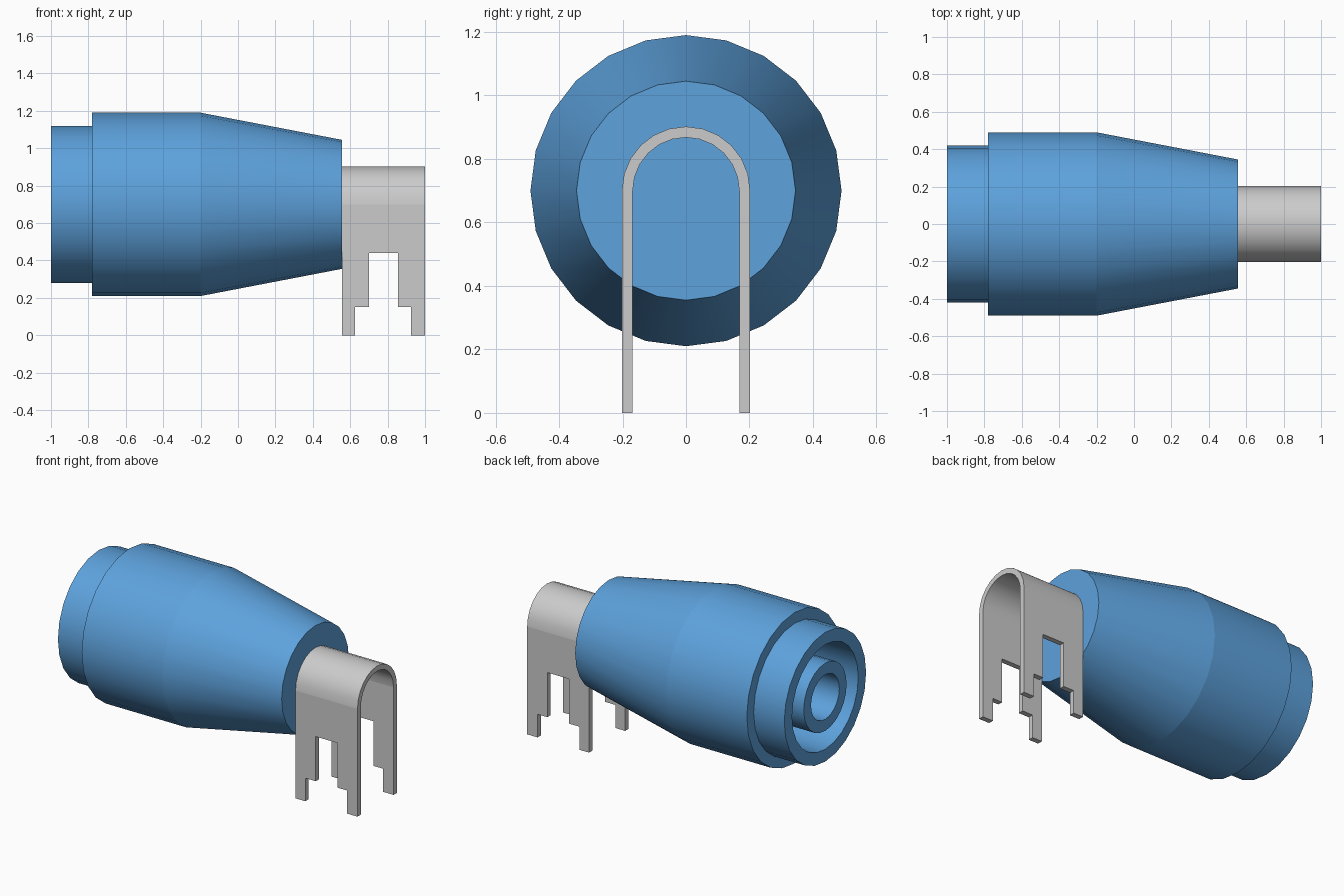
import bpy, bmesh
from math import sin, cos, pi

if "Cube" in bpy.data.objects:
    bpy.data.objects.remove(bpy.data.objects["Cube"])

AXIS_Z = 0.70
SIDES = 24


def new_object(name, bm):
    mesh = bpy.data.meshes.new(name)
    bm.to_mesh(mesh)
    bm.free()
    obj = bpy.data.objects.new(name, mesh)
    bpy.context.collection.objects.link(obj)
    return obj


def lathe_x(name, profile):
    """Spin (x, radius) points about the connector axis and cap both ends."""
    bm = bmesh.new()
    rings = [[bm.verts.new((x, r * sin(2 * pi * k / SIDES),
                            AXIS_Z + r * cos(2 * pi * k / SIDES)))
              for k in range(SIDES)] for x, r in profile]
    for a, b in zip(rings, rings[1:]):
        for k in range(SIDES):
            n = (k + 1) % SIDES
            bm.faces.new((a[k], a[n], b[n], b[k]))
    bm.faces.new(rings[0])
    bm.faces.new(rings[-1])
    bmesh.ops.recalc_face_normals(bm, faces=bm.faces)
    for f in bm.faces:
        f.smooth = True
    # Profile corners stay crisp, the round surface is smooth
    for e in bm.edges:
        e.smooth = abs(e.verts[0].co.x - e.verts[1].co.x) > 1e-4
    return new_object(name, bm)


# Tapered plastic body with stepped nose, ring-shaped socket and centre tube
floor = -0.20
body = lathe_x("connector_body", [
    (0.555, 0.345), (-0.20, 0.49), (-0.78, 0.49), (-0.78, 0.42),
    (-1.0, 0.42), (-1.0, 0.34), (floor, 0.34), (floor, 0.22),
    (-1.0, 0.22), (-1.0, 0.145), (floor, 0.145)])
blue = bpy.data.materials.new("blue_plastic")
blue.diffuse_color = (0.11, 0.36, 0.72, 1)
blue.use_nodes = True
blue.node_tree.nodes["Principled BSDF"].inputs["Base Color"].default_value = blue.diffuse_color
body.data.materials.append(blue)

# Bent sheet-metal bracket: legs with stepped notches joined by an arch
R = 0.202
xs = [0.555, 0.625, 0.70, 0.855, 0.925, 1.0]
leg = [0, 0.15, 0.44]
path = [(-R, z) for z in leg]
path += [(-R * cos(pi * k / 12), AXIS_Z + R * sin(pi * k / 12)) for k in range(13)]
path += [(R, z) for z in reversed(leg)]
gaps = {0: (1, 2, 3), 1: (2,)}

bm = bmesh.new()
grid = [[bm.verts.new((x, y, z)) for x in xs] for y, z in path]
rows = len(path) - 1
for i in range(rows):
    for j in range(len(xs) - 1):
        if j not in gaps.get(min(i, rows - 1 - i), ()):
            bm.faces.new((grid[i][j], grid[i][j + 1],
                          grid[i + 1][j + 1], grid[i + 1][j]))
bmesh.ops.delete(bm, geom=[v for v in bm.verts if not v.link_faces], context='VERTS')
bracket = new_object("solder_bracket", bm)

# Sheet thickness, added inwards
solid = bracket.modifiers.new("thickness", 'SOLIDIFY')
solid.thickness = 0.034
solid.offset = -1
solid.use_even_offset = True
bpy.context.view_layer.objects.active = bracket
bracket.select_set(True)
bpy.ops.object.modifier_apply(modifier=solid.name)
bpy.ops.object.shade_smooth_by_angle(angle=pi / 6)

# Crisp line where the arch meets the flat legs
verts = bracket.data.vertices
for e in bracket.data.edges:
    if all(abs(verts[v].co.z - AXIS_Z) < 0.01 for v in e.vertices):
        e.use_edge_sharp = True
